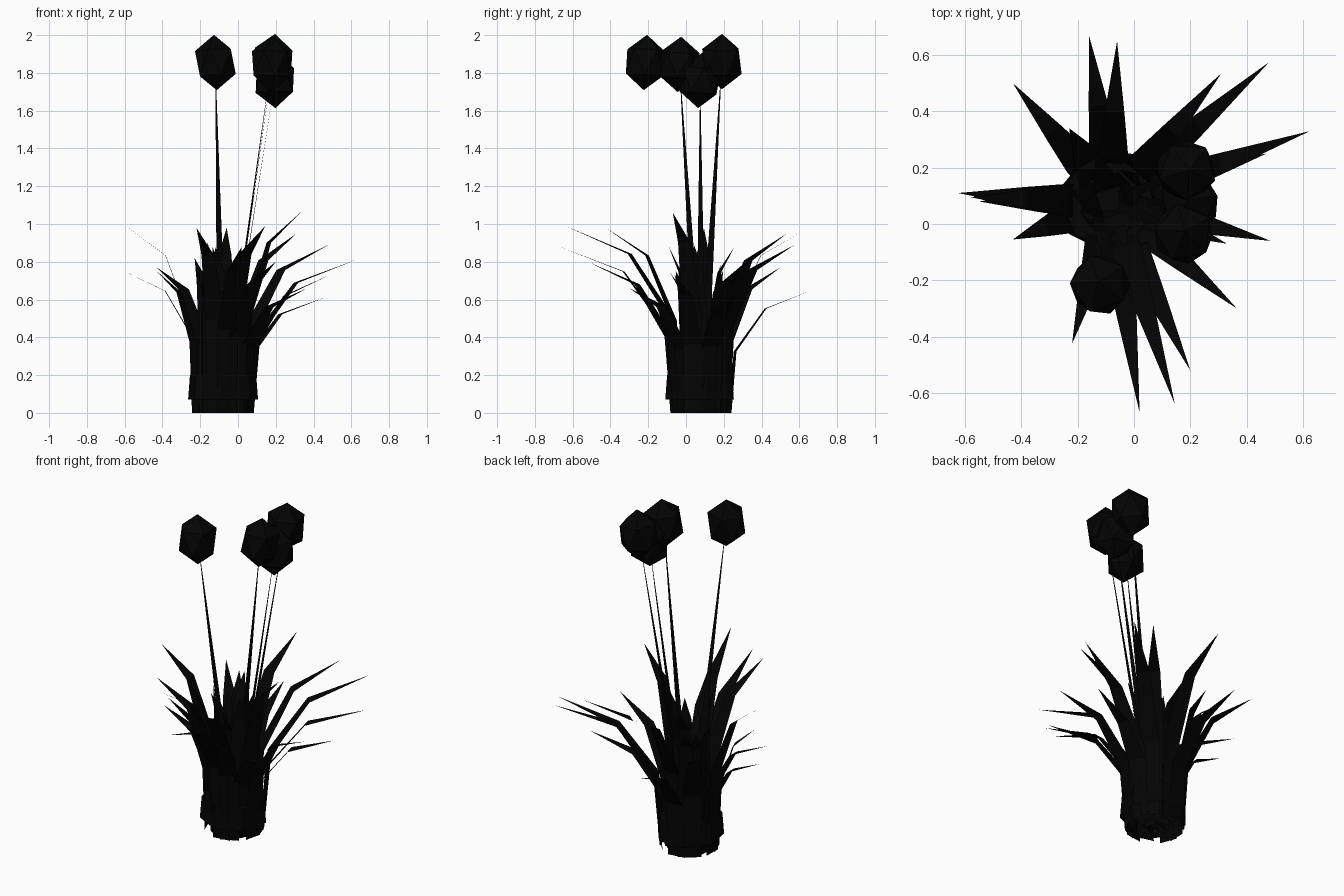
import bpy, bmesh, math, random
from mathutils import Vector

if "Cube" in bpy.data.objects:
    bpy.data.objects.remove(bpy.data.objects["Cube"])

random.seed(4)
CENTRE = Vector((-0.08, 0.08, 0))

mat = bpy.data.materials.new("dark_foliage")
mat.diffuse_color = (0.001, 0.001, 0.001, 1)
mat.use_nodes = True
mat.node_tree.nodes["Principled BSDF"].inputs["Base Color"].default_value = mat.diffuse_color


def finish(bm, name):
    me = bpy.data.meshes.new(name)
    bm.to_mesh(me)
    bm.free()
    me.materials.append(mat)
    ob = bpy.data.objects.new(name, me)
    bpy.context.collection.objects.link(ob)
    return ob


def ribbon(bm, points, widths, side):
    """Flat blade through points; a zero width closes it to a tip."""
    rows = []
    for p, w in zip(points, widths):
        rows.append([bm.verts.new(p)] if w == 0 else
                    [bm.verts.new(p - side * w / 2), bm.verts.new(p + side * w / 2)])
    for a, b in zip(rows, rows[1:]):
        bm.faces.new([a[0], a[1]] + b[::-1])


def leaf(bm, tip, r0):
    tip = Vector(tip)
    out = (tip - CENTRE).to_2d().normalized().to_3d()
    base = CENTRE + out * r0
    pts = []
    for reach, height in ((0, 0), (0.06, 0.5), (0.43, 0.85), (1, 1)):
        p = base.lerp(tip, reach)
        p.z = tip.z * height
        pts.append(p)
    side = Vector((-out.y, out.x, 0))
    ribbon(bm, pts, (0.105, 0.11, 0.07, 0), side)


# Outer arching leaves, given by their tips
tips = [(-0.16, 0.67, 0.65), (-0.06, 0.65, 0.98), (-0.43, 0.50, 0.77),
        (-0.625, 0.11, 0.76), (-0.58, 0.095, 0.98), (-0.55, 0.08, 0.62),
        (-0.43, -0.055, 0.75), (-0.22, -0.425, 0.98), (0.02, -0.67, 0.88),
        (0.145, -0.64, 0.99), (0.20, -0.52, 0.80), (0.365, -0.30, 0.66),
        (0.485, -0.06, 0.73), (0.33, -0.07, 1.06), (0.625, 0.33, 0.81),
        (0.47, 0.25, 0.615), (0.48, 0.575, 0.89), (0.31, 0.535, 0.95),
        (-0.23, 0.34, 0.82)]
bm = bmesh.new()
for i, t in enumerate(tips):
    leaf(bm, t, (0.155, 0.125)[i % 2])
finish(bm, "outer_leaves")

# Upright inner leaves
bm = bmesh.new()
for i in range(12):
    a = i * 2 * math.pi / 12 + 0.3
    r = random.uniform(0.10, 0.19)
    tip = CENTRE + Vector((math.cos(a) * r, math.sin(a) * r, random.uniform(0.7, 0.92)))
    leaf(bm, tip, (0.04, 0.10, 0.07)[i % 3])
finish(bm, "inner_leaves")

# Clump of old leaf bases: a low collar closed on top
bm = bmesh.new()
n = 7
low, high = [], []
for i in range(n):
    a = i * 2 * math.pi / n + 0.2
    d = Vector((math.cos(a), math.sin(a), 0))
    low.append(bm.verts.new(CENTRE + d * 0.19 + Vector((0, 0, 0.07))))
    high.append(bm.verts.new(CENTRE + d * 0.18 + Vector((0, 0, 0.20))))
for i in range(n):
    j = (i + 1) % n
    bm.faces.new((low[i], low[j], high[j], high[i]))
bm.faces.new(high)
finish(bm, "base_collar")

# Flower heads (stretched icosahedra) on flat tapering stalks:
# position, stalk width direction, turn
heads = [((-0.12, -0.215, 1.855), (1, 0, 0), math.pi),
         ((0.185, 0.19, 1.86), (-0.1, 1, 0), 0.9),
         ((0.175, -0.035, 1.845), (0.3, 1, 0), 1.8),
         ((0.195, 0.075, 1.76), (-0.1, 1, 0), 2.7)]
for i, (pos, side, turn) in enumerate(heads):
    pos = Vector(pos)
    bm = bmesh.new()
    ribbon(bm, [CENTRE, pos], [0.06, 0], Vector(side).normalized())
    finish(bm, f"flower_stalk_{i + 1}")

    bm = bmesh.new()
    bmesh.ops.create_icosphere(bm, subdivisions=1, radius=1)
    head = finish(bm, f"flower_head_{i + 1}")
    head.scale = (0.117, 0.117, 0.147)
    head.rotation_euler = (0.06, 0.05, turn)
    head.location = pos
